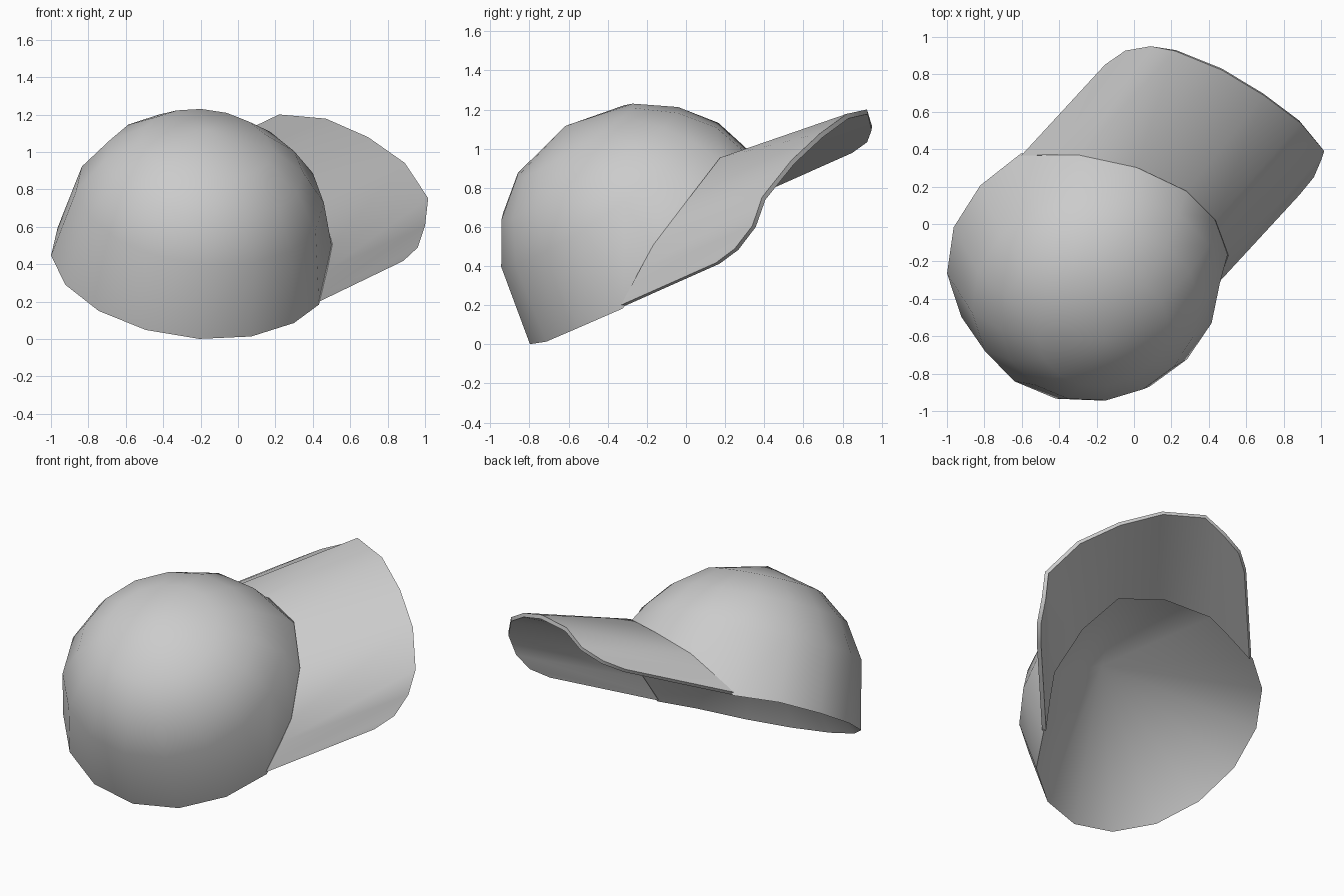
import bpy, bmesh
from math import sin, cos, radians
from mathutils import Matrix, Vector

cube = bpy.data.objects.get("Cube")
if cube:
    bpy.data.objects.remove(cube, do_unlink=True)

# One plain cloth colour
cloth = bpy.data.materials.new("light_grey_cloth")
cloth.use_nodes = True
cloth.diffuse_color = (0.6, 0.6, 0.6, 1)
cloth.node_tree.nodes["Principled BSDF"].inputs["Base Color"].default_value = (0.6, 0.6, 0.6, 1)

# Tilted frame of the cap: x across, y towards the brim, z through the crown
forward = Vector((0.647, 0.683, 0.335)).normalized()
up = Vector((0.125, -0.52, 0.845))
up = (up - forward * up.dot(forward)).normalized()
across = forward.cross(up)
frame = Matrix.Translation((-0.262, -0.171, 0.40)) @ Matrix((across, forward, up)).transposed().to_4x4()


def finish(bm, name, thickness=0):
    bm.transform(frame)
    mesh = bpy.data.meshes.new(name)
    bm.to_mesh(mesh)
    bm.free()
    mesh.materials.append(cloth)
    obj = bpy.data.objects.new(name, mesh)
    bpy.context.collection.objects.link(obj)
    bpy.ops.object.select_all(action='DESELECT')
    obj.select_set(True)
    bpy.context.view_layer.objects.active = obj
    if thickness:
        solid = obj.modifiers.new("thickness", 'SOLIDIFY')
        solid.thickness = thickness
        solid.offset = -1
        bpy.ops.object.modifier_apply(modifier=solid.name)
    bpy.ops.object.shade_smooth_by_angle(angle=radians(42))


# Half of the brim: across, root forward, root height, tip forward, tip height
half = [(0.69, 0.275, 0.0, 0.97, -0.02), (0.67, 0.31, 0.025, 1.11, 0.0),
        (0.605, 0.42, 0.10, 1.235, 0.055), (0.53, 0.535, 0.18, 1.33, 0.155),
        (0.28, 0.70, 0.28, 1.415, 0.22), (0.0, 0.775, 0.35, 1.435, 0.235)]

# Crown: dome whose rim arches up under the brim, with a conical lining
SIDES = 16
LIP = 0.02
arch = {0: half[5], 1: half[4], 2: half[3], 3: half[0]}
rings = [(0.66, 0.03, 0.415, 0.05), (0.53, 0.025, 0.62, 0.0), (0.35, 0.01, 0.76, 0.0)]
bm = bmesh.new()
columns = []
for i in range(SIDES):
    a = radians(360 / SIDES * i)
    step = min(i, SIDES - i)
    if step in arch:
        side, fwd, height = arch[step][:3]
        points = [(side if i <= SIDES // 2 else -side, fwd, height - LIP)]
    else:
        points = [(0.745 * sin(a), 0.745 * cos(a), 0)]
    front = max(0, cos(a)) ** 2
    for r, r_front, h, h_front in rings:
        r += r_front * front
        points.append((r * sin(a), r * cos(a), h + h_front * front))
    columns.append([bm.verts.new(p) for p in points])
apex = bm.verts.new((0, 0, 0.85))
lining_apex = bm.verts.new((0, 0, 0.66))
for i, left in enumerate(columns):
    right = columns[(i + 1) % SIDES]
    for k in range(len(rings)):
        bm.faces.new((right[k], left[k], left[k + 1], right[k + 1]))
    bm.faces.new((right[-1], left[-1], apex))
    bm.faces.new((left[0], right[0], lining_apex))
bmesh.ops.recalc_face_normals(bm, faces=bm.faces)
finish(bm, "crown")

# Brim: arched sheet lofted from the crown to the rounded tip
bm = bmesh.new()
full = half + [(-row[0],) + row[1:] for row in half[-2::-1]]
strips = []
for side, root_f, root_h, tip_f, tip_h in full:
    strips.append((bm.verts.new((side, root_f, root_h)), bm.verts.new((side, tip_f, tip_h))))
for (root_a, tip_a), (root_b, tip_b) in zip(strips, strips[1:]):
    bm.faces.new((root_a, tip_a, tip_b, root_b))
finish(bm, "brim", thickness=0.025)
